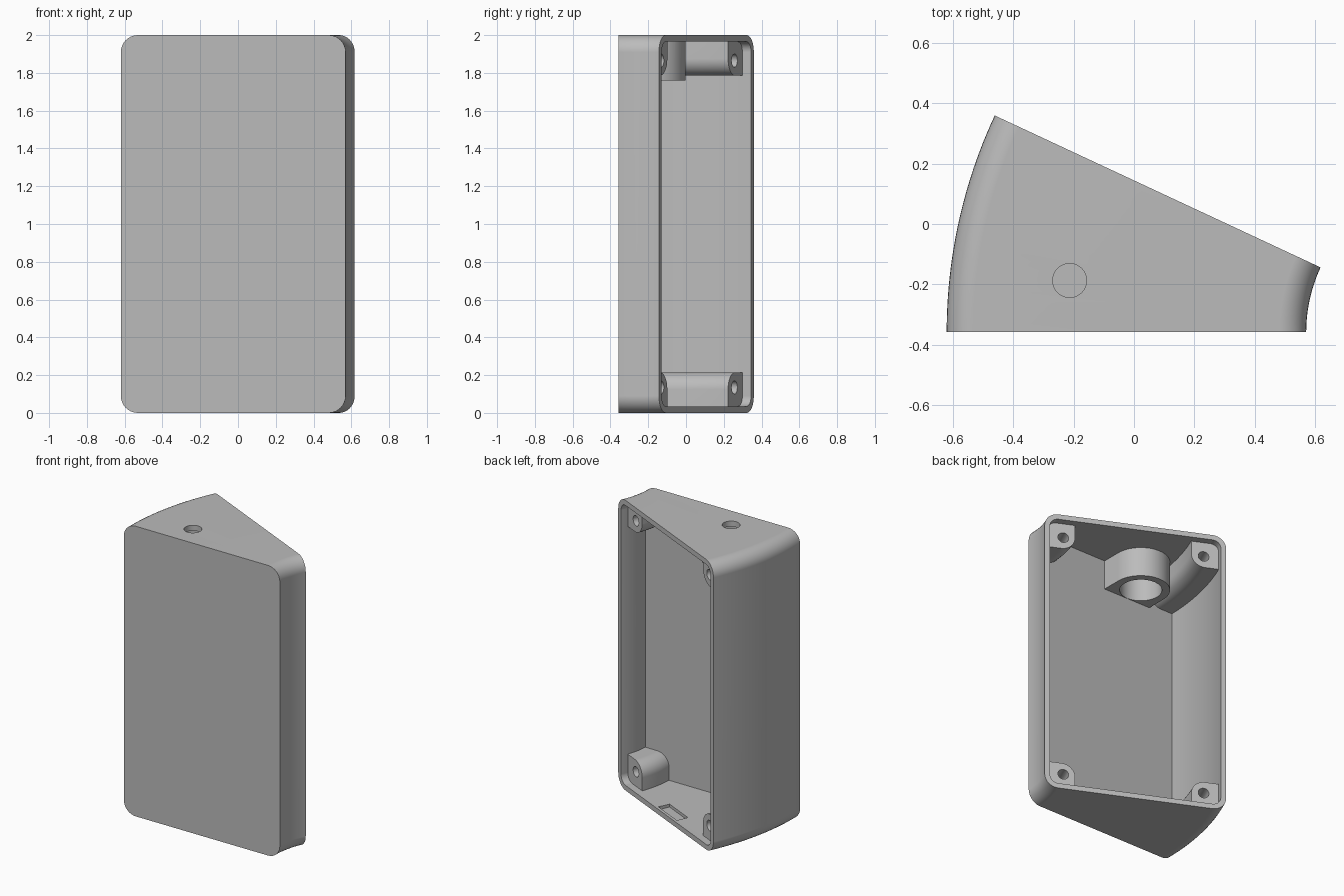
import bpy, bmesh
from math import sin, cos, asin, pi, radians
from mathutils import Vector

if "Cube" in bpy.data.objects:
    bpy.data.objects.remove(bpy.data.objects["Cube"])

# Wedge layout: a rounded rectangle swept about a vertical axis
TURN = radians(25)
AXIS = Vector((1.077, -0.358, 0))
R_IN, R_OUT, HEIGHT = 0.507, 1.697, 2.0
WALL, RECESS, BOSS = 0.035, 0.05, 0.18
ALONG = Vector((-cos(TURN), sin(TURN), 0))    # along the open back
NORMAL = Vector((sin(TURN), cos(TURN), 0))    # out of the open back


def mesh_object(name, bm):
    bmesh.ops.recalc_face_normals(bm, faces=bm.faces)
    mesh = bpy.data.meshes.new(name)
    bm.to_mesh(mesh)
    bm.free()
    obj = bpy.data.objects.new(name, mesh)
    bpy.context.collection.objects.link(obj)
    return obj


def rounded_rect(a0, a1, b0, b1, radii, steps=8):
    """Corner order: low-low, high-low, high-high, low-high."""
    points = []
    corners = [(a0, b0, 1, 1), (a1, b0, -1, 1), (a1, b1, -1, -1), (a0, b1, 1, -1)]
    for i, ((a, b, da, db), r) in enumerate(zip(corners, radii)):
        if r == 0:
            points.append((a, b))
            continue
        for k in range(steps + 1):
            t = pi + (i + k / steps) * pi / 2
            points.append((a + da * r + r * cos(t), b + db * r + r * sin(t)))
    return points


def sweep(name, profile, front, back, steps=24):
    """Sweep an (r, z) profile between planes offset inward from both ends."""
    bm = bmesh.new()
    rings = []
    for s in range(steps + 1):
        ring = []
        for r, z in profile:
            start, end = asin(front / r), TURN - asin(back / r)
            t = start + (end - start) * s / steps
            ring.append(bm.verts.new(AXIS + Vector((-r * cos(t), r * sin(t), z))))
        rings.append(ring)
    n = len(profile)
    for a, b in zip(rings, rings[1:]):
        for i in range(n):
            j = (i + 1) % n
            bm.faces.new((a[i], a[j], b[j], b[i]))
    bm.faces.new(rings[0])
    bm.faces.new(rings[-1])
    return mesh_object(name, bm)


def prism(name, outline, z0, z1):
    bm = bmesh.new()
    base = bm.faces.new([bm.verts.new((x, y, z0)) for x, y in outline])
    top = bmesh.ops.extrude_face_region(bm, geom=[base])["geom"]
    bmesh.ops.translate(bm, vec=(0, 0, z1 - z0),
                        verts=[v for v in top if isinstance(v, bmesh.types.BMVert)])
    return mesh_object(name, bm)


def cylinder(radius, depth, center, direction):
    bpy.ops.mesh.primitive_cylinder_add(
        vertices=48, radius=radius, depth=depth, location=center,
        rotation=Vector(direction).to_track_quat('Z', 'Y').to_euler())
    return bpy.context.object


def combine(target, tool, operation):
    bpy.context.view_layer.objects.active = target
    mod = target.modifiers.new("cut", 'BOOLEAN')
    mod.operation, mod.object, mod.solver = operation, tool, 'EXACT'
    bpy.ops.object.modifier_apply(modifier=mod.name)
    bpy.data.objects.remove(tool)


# Outer shell, hollowed from the back
case = sweep("wedge_case", rounded_rect(R_IN, R_OUT, 0, HEIGHT, [0.09] * 4), 0, 0)
inner = rounded_rect(R_IN + WALL, R_OUT - WALL, WALL, HEIGHT - WALL, [0.055] * 4)
combine(case, sweep("cavity", inner, WALL, -0.05), 'DIFFERENCE')

# Four corner screw bosses, sunk slightly into the walls
SINK = 0.018
for outer in (False, True):
    for upper in (False, True):
        lo, hi = WALL - SINK, WALL + BOSS
        r0, r1 = (R_OUT - hi, R_OUT - lo) if outer else (R_IN + lo, R_IN + hi)
        z0, z1 = (HEIGHT - hi, HEIGHT - lo) if upper else (lo, hi)
        wall_corner = (2 if outer else 3) if upper else (1 if outer else 0)
        radii = [0] * 4
        radii[wall_corner] = 0.07
        radii[(wall_corner + 2) % 4] = 0.09
        boss = sweep("boss", rounded_rect(r0, r1, z0, z1, radii), 0.015, RECESS)
        combine(case, boss, 'UNION')

# Tube housing under the top, squared off against the front wall
cx, cy, tube = -0.213, -0.187, 0.185
outline = [(cx + tube * cos(pi * k / 32), cy + tube * sin(pi * k / 32)) for k in range(33)]
outline += [(cx - tube, -0.34), (cx + tube, -0.34)]
combine(case, prism("tube", outline, 1.76, 1.985), 'UNION')
combine(case, cylinder(0.134, 0.26, (cx, cy, 1.832), (0, 0, 1)), 'DIFFERENCE')
combine(case, cylinder(0.056, 0.2, (cx, cy, 2.0), (0, 0, 1)), 'DIFFERENCE')

# Screw holes in the bosses
for r in (R_IN + WALL + 0.1, R_OUT - WALL - 0.1):
    for z in (0.135, HEIGHT - 0.135):
        center = AXIS + ALONG * r - NORMAL * 0.1 + Vector((0, 0, z))
        combine(case, cylinder(0.035, 0.2, center, NORMAL), 'DIFFERENCE')

# Shallow latch pocket in the cavity floor
bpy.ops.mesh.primitive_cube_add(
    size=1, location=AXIS + ALONG * 1.09 - NORMAL * 0.06 + Vector((0, 0, WALL)),
    rotation=(0, 0, -TURN))
pocket = bpy.context.object
pocket.scale = (0.23, 0.08, 0.04)
bpy.context.view_layer.update()
combine(case, pocket, 'DIFFERENCE')

# Single grey plastic
grey = bpy.data.materials.new("grey_plastic")
grey.use_nodes = True
grey.diffuse_color = (0.5, 0.5, 0.5, 1)
grey.node_tree.nodes["Principled BSDF"].inputs["Base Color"].default_value = (0.5, 0.5, 0.5, 1)
case.data.materials.clear()
case.data.materials.append(grey)
for face in case.data.polygons:
    face.material_index = 0

# Smooth curves, crisp edges
bpy.ops.object.select_all(action='DESELECT')
case.select_set(True)
bpy.context.view_layer.objects.active = case
bpy.ops.object.shade_smooth_by_angle(angle=radians(30))
weighted = case.modifiers.new("weighted_normals", 'WEIGHTED_NORMAL')
weighted.keep_sharp = True
